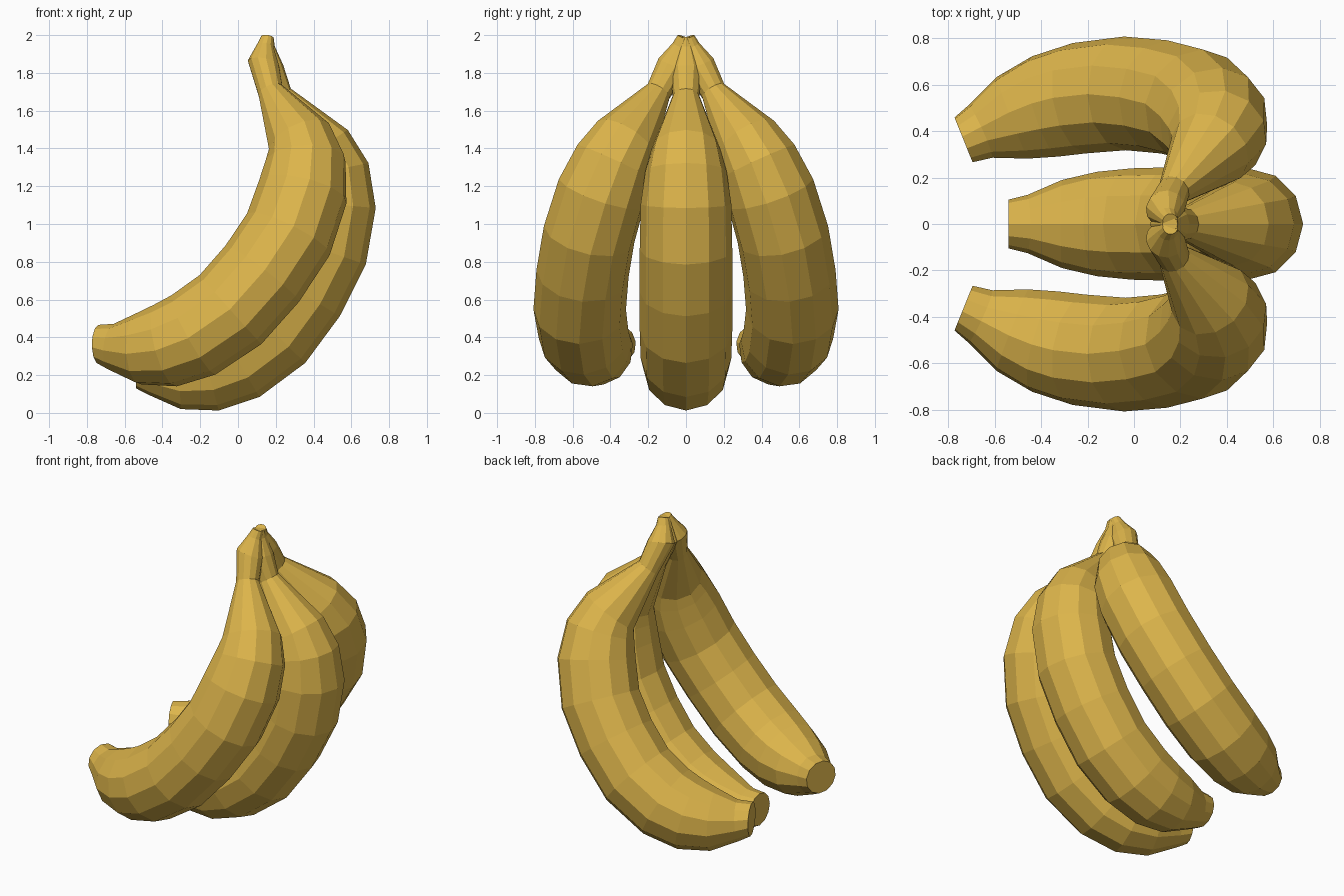
import bpy, bmesh
from math import sin, cos, pi, radians
from mathutils import Vector, Matrix

if "Cube" in bpy.data.objects:
    bpy.data.objects.remove(bpy.data.objects["Cube"])

SIDES = 12
# centre x, centre z, radius of each ring, blossom end to stem
RINGS = [(-0.54, 0.235, 0.105), (-0.46, 0.22, 0.125), (-0.31, 0.21, 0.19),
         (-0.16, 0.23, 0.225), (-0.01, 0.29, 0.24), (0.18, 0.435, 0.245),
         (0.33, 0.64, 0.245), (0.445, 0.865, 0.245), (0.49, 1.105, 0.24),
         (0.48, 1.28, 0.215), (0.43, 1.40, 0.18), (0.22, 1.68, 0.07),
         (0.155, 1.84, 0.085), (0.15, 1.94, 0.045), (0.155, 1.99, 0.033)]
PIVOT = Vector((0.15, 0, 1.98))

peel = bpy.data.materials.new("peel")
peel.diffuse_color = (0.72, 0.46, 0.07, 1)
peel.use_nodes = True
peel.node_tree.nodes["Principled BSDF"].inputs["Base Color"].default_value = peel.diffuse_color


def banana(name, turn=0, shift=0):
    """Sweep the rings, then swing the fruit out around the stem top."""
    bm = bmesh.new()
    pts = [Vector((x, 0, z)) for x, z, r in RINGS]
    loops = []
    for i, (x, z, r) in enumerate(RINGS):
        t = (pts[min(i + 1, len(pts) - 1)] - pts[max(i - 1, 0)]).normalized()
        if i == 0:
            t = Vector((1, 0, 0))
        if i >= len(pts) - 3:
            t = Vector((0, 0, 1))
        out = Vector((t.z, 0, -t.x))
        side = Vector((0, 1, 0))
        loops.append([bm.verts.new(pts[i] + r * (out * cos(a) + side * sin(a)))
                      for a in (2 * pi * k / SIDES for k in range(SIDES))])
    for a, b in zip(loops, loops[1:]):
        for k in range(SIDES):
            n = (k + 1) % SIDES
            bm.faces.new((a[k], a[n], b[n], b[k]))
    bm.faces.new(loops[0][::-1])
    bm.faces.new(loops[-1])
    bmesh.ops.recalc_face_normals(bm, faces=bm.faces)
    swing = (Matrix.Translation(PIVOT + Vector((0, shift, 0)))
             @ Matrix.Rotation(radians(turn), 4, 'Z')
             @ Matrix.Rotation(radians(turn), 4, 'X')
             @ Matrix.Translation(-PIVOT))
    bm.transform(swing)
    me = bpy.data.meshes.new(name)
    bm.to_mesh(me)
    bm.free()
    me.materials.append(peel)
    ob = bpy.data.objects.new(name, me)
    bpy.context.collection.objects.link(ob)


# three bananas fanned out from one stem
banana("middle_banana")
banana("back_banana", 22, 0.015)
banana("front_banana", -22, -0.015)
